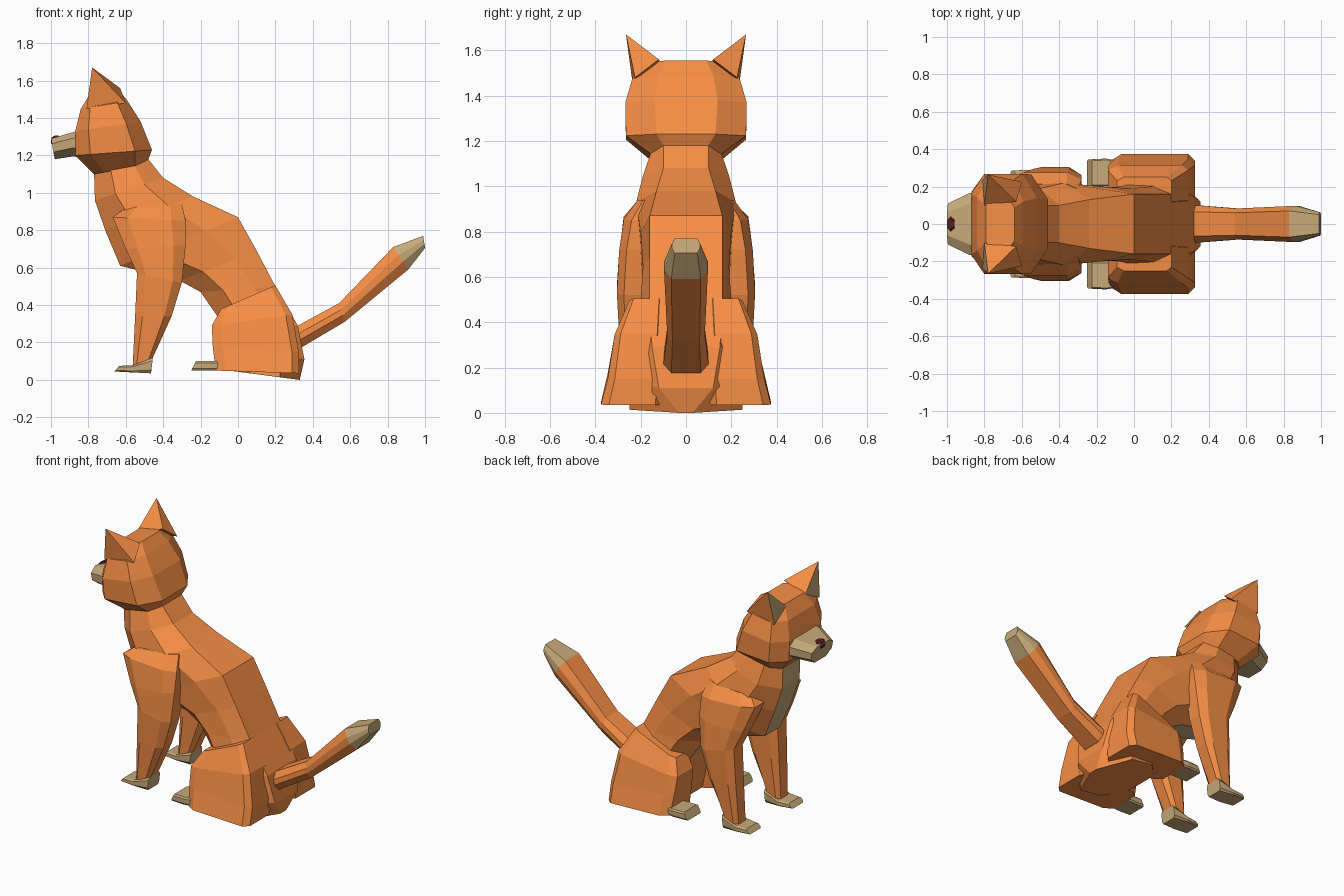
import bpy, bmesh


def material(name, rgb):
    m = bpy.data.materials.new(name)
    m.diffuse_color = (*rgb, 1)
    return m


ORANGE = material("orange_fur", (0.92, 0.27, 0.06))
TAN = material("tan_fur", (0.57, 0.40, 0.19))
DARK = material("dark_nose", (0.10, 0.012, 0.012))


def finish(name, bm, mats):
    bmesh.ops.recalc_face_normals(bm, faces=bm.faces)
    me = bpy.data.meshes.new(name)
    bm.to_mesh(me)
    bm.free()
    for m in mats:
        me.materials.append(m)
    ob = bpy.data.objects.new(name, me)
    bpy.context.collection.objects.link(ob)
    return ob


def loft(name, rings, mats, t=(0.3, 0.72), yc=0, strip=()):
    """Skin eight-sided rings. Ring: front x, z, back x, z, half width
    at the middle, front and back, and optional y centre.
    strip: ring spans whose front face takes the second material."""
    bm = bmesh.new()
    loops = []
    for fx, fz, bx, bz, w, wf, wb, *c in rings:
        y0 = c[0] if c else yc
        half = [(0, wf), (t[0], w), (t[1], w), (1, wb)]
        pts = half + [(k, -y) for k, y in reversed(half)]
        loops.append([bm.verts.new((fx + (bx - fx) * k, y0 + y, fz + (bz - fz) * k))
                      for k, y in pts])
    for i, (a, b) in enumerate(zip(loops, loops[1:])):
        for j in range(8):
            n = (j + 1) % 8
            f = bm.faces.new((a[j], a[n], b[n], b[j]))
            if j == 7 and i in strip:
                f.material_index = 1
    bm.faces.new(loops[0])
    bm.faces.new(loops[-1])
    return finish(name, bm, mats)


def limb(name, rings, side, mat, k=0.6, t=(0.2, 0.8)):
    """Loft whose rings are given as front x, z, back x, z, inner y, outer y."""
    out = []
    for fx, fz, bx, bz, yi, yo in rings:
        w = (yo - yi) / 2
        out.append((fx, fz, bx, bz, w, w * k, w * k, side * (yi + yo) / 2))
    return loft(name, out, [mat], t)


# Body from neck to rump, with a tan strip down the chest and belly
loft("body", [
    (-0.77, 1.12, -0.48, 1.18, 0.15, 0.09, 0.10),
    (-0.765, 0.96, -0.40, 1.08, 0.19, 0.09, 0.10),
    (-0.71, 0.80, -0.24, 0.98, 0.22, 0.09, 0.13),
    (-0.63, 0.61, 0.00, 0.87, 0.20, 0.08, 0.16),
    (-0.31, 0.53, 0.10, 0.69, 0.19, 0.09, 0.16),
    (-0.20, 0.47, 0.20, 0.50, 0.20, 0.10, 0.16),
    (-0.11, 0.34, 0.32, 0.29, 0.22, 0.11, 0.15),
    (-0.08, 0.20, 0.355, 0.11, 0.24, 0.13, 0.12),
    (-0.05, 0.05, 0.33, 0.00, 0.25, 0.13, 0.03),
], [ORANGE, TAN], strip=range(6))

# Head
loft("head", [
    (-0.77, 1.10, -0.49, 1.15, 0.15, 0.10, 0.08),
    (-0.87, 1.20, -0.46, 1.23, 0.265, 0.17, 0.13),
    (-0.87, 1.33, -0.52, 1.38, 0.268, 0.165, 0.14),
    (-0.84, 1.45, -0.59, 1.49, 0.235, 0.14, 0.12),
    (-0.79, 1.53, -0.64, 1.555, 0.14, 0.10, 0.09),
], [ORANGE], t=(0.2, 0.78))

# Muzzle and nose
loft("muzzle", [
    (-0.85, 1.19, -0.85, 1.335, 0.17, 0.11, 0.12),
    (-0.88, 1.195, -0.88, 1.325, 0.165, 0.10, 0.11),
    (-0.98, 1.18, -1.00, 1.29, 0.11, 0.06, 0.06),
], [TAN], t=(0.35, 0.75))
loft("nose", [
    (-0.955, 1.285, -0.96, 1.308, 0.022, 0.015, 0.012),
    (-0.98, 1.265, -0.98, 1.306, 0.042, 0.03, 0.025),
    (-1.00, 1.262, -0.998, 1.295, 0.025, 0.015, 0.015),
], [DARK])

# Tail and its tip
loft("tail", [
    (0.29, 0.15, 0.26, 0.25, 0.09, 0.06, 0.06),
    (0.35, 0.18, 0.32, 0.29, 0.10, 0.065, 0.065),
    (0.57, 0.31, 0.54, 0.41, 0.083, 0.06, 0.06),
    (0.91, 0.59, 0.83, 0.71, 0.097, 0.065, 0.07),
], [ORANGE], t=(0.35, 0.65))
loft("tail_tip", [
    (0.91, 0.59, 0.83, 0.71, 0.097, 0.065, 0.07),
    (1.00, 0.705, 0.99, 0.77, 0.062, 0.05, 0.05),
], [TAN], t=(0.35, 0.65))

for side, tag in ((1, "left"), (-1, "right")):
    # Ear: a pyramid with a tan inner face
    bm = bmesh.new()
    tip, a, b, c, d = [bm.verts.new((x, side * y, z)) for x, y, z in (
        (-0.78, 0.265, 1.67), (-0.80, 0.10, 1.52), (-0.81, 0.235, 1.45),
        (-0.60, 0.225, 1.48), (-0.63, 0.12, 1.56))]
    bm.faces.new((tip, a, b)).material_index = 1
    for f in ((tip, b, c), (tip, c, d), (tip, d, a), (a, b, c, d)):
        bm.faces.new(f)
    finish(f"ear_{tag}", bm, [ORANGE, TAN])

    # Front leg and paw
    limb(f"front_leg_{tag}", [
        (-0.60, 0.92, -0.30, 0.94, 0.08, 0.215),
        (-0.67, 0.87, -0.28, 0.85, 0.10, 0.275),
        (-0.60, 0.70, -0.28, 0.72, 0.13, 0.295),
        (-0.54, 0.57, -0.30, 0.52, 0.15, 0.305),
        (-0.55, 0.34, -0.355, 0.34, 0.155, 0.295),
        (-0.563, 0.075, -0.455, 0.12, 0.16, 0.28),
    ], side, ORANGE)
    limb(f"front_paw_{tag}", [
        (-0.66, 0.045, -0.635, 0.075, 0.16, 0.285),
        (-0.565, 0.04, -0.563, 0.078, 0.15, 0.29),
        (-0.465, 0.035, -0.455, 0.12, 0.16, 0.28),
    ], side, TAN, k=0.85)

    # Haunch and hind paw
    limb(f"haunch_{tag}", [
        (-0.09, 0.38, 0.20, 0.505, 0.10, 0.25),
        (-0.14, 0.29, 0.29, 0.35, 0.10, 0.315),
        (-0.135, 0.18, 0.325, 0.15, 0.10, 0.345),
        (-0.12, 0.05, 0.325, 0.035, 0.10, 0.375),
    ], side, ORANGE, k=0.75, t=(0.12, 0.92))
    limb(f"hind_paw_{tag}", [
        (-0.25, 0.05, -0.225, 0.10, 0.20, 0.345),
        (-0.15, 0.05, -0.15, 0.10, 0.20, 0.35),
        (-0.09, 0.05, -0.09, 0.10, 0.20, 0.34),
    ], side, TAN, k=0.9)
